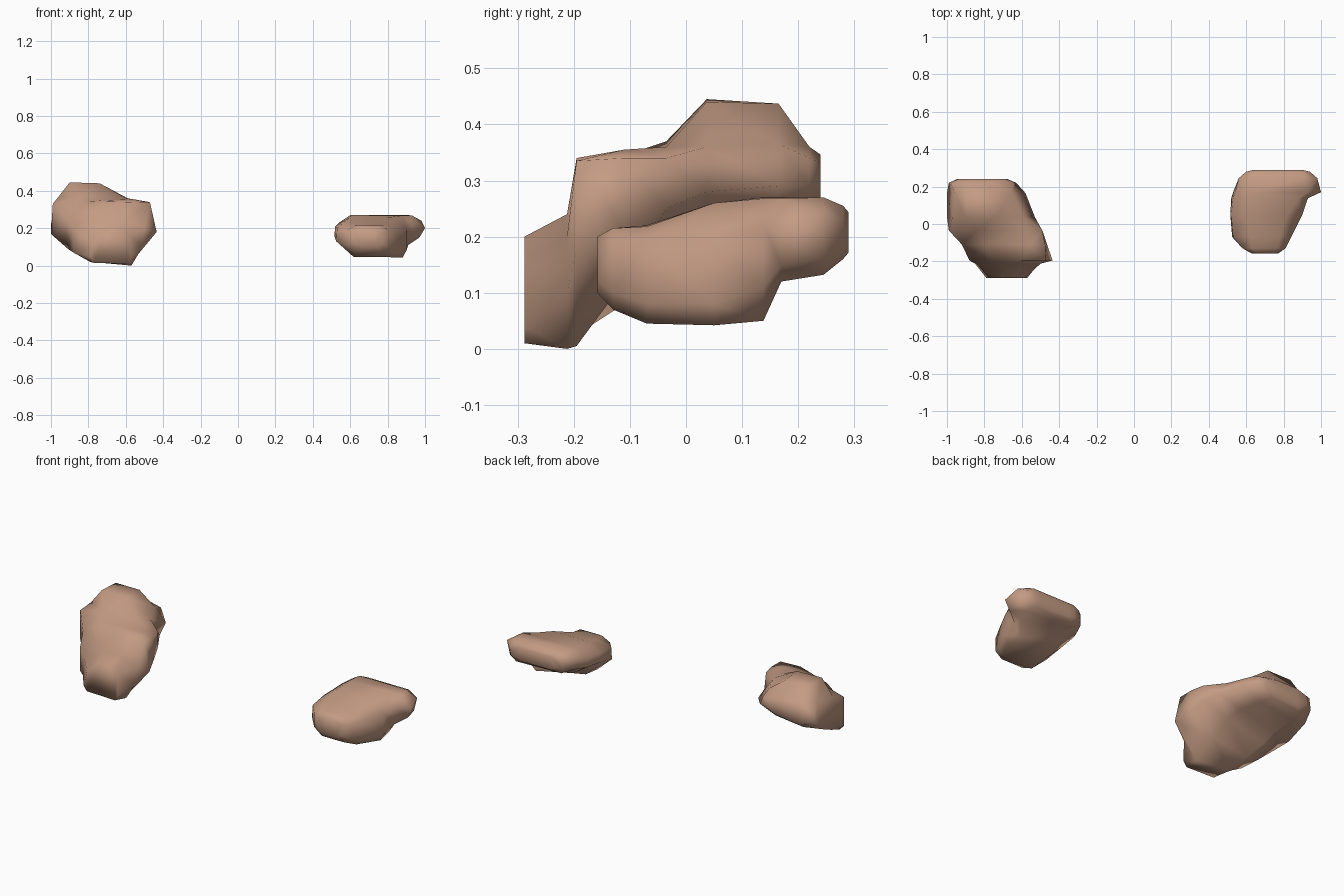
import bpy, bmesh
from mathutils import Vector

# clay colour
clay = bpy.data.materials.new("clay")
clay.diffuse_color = (0.55, 0.33, 0.23, 1)


def lump(name, sections, y_end):
    """Loft eight-sided x,z cross-sections along y; close the back with a small rounded cap."""
    bm = bmesh.new()
    rings = [[bm.verts.new((x, y, z)) for x, z in pts] for y, pts in sections]
    last = [v.co.copy() for v in rings[-1]]
    mid = sum(last, Vector()) / len(last)
    cap = []
    for co in last:
        p = mid.lerp(co, 0.75)
        p.y = y_end
        cap.append(bm.verts.new(p))
    rings.append(cap)
    n = len(cap)
    for a, b in zip(rings, rings[1:]):
        for i in range(n):
            j = (i + 1) % n
            bm.faces.new((a[i], a[j], b[j], b[i]))
    bm.faces.new(rings[0])
    bm.faces.new(cap)
    bmesh.ops.triangulate(bm, faces=bm.faces[:])
    bmesh.ops.recalc_face_normals(bm, faces=bm.faces[:])
    for f in bm.faces:
        f.smooth = True
    me = bpy.data.meshes.new(name)
    bm.to_mesh(me)
    bm.free()
    me.materials.append(clay)
    ob = bpy.data.objects.new(name, me)
    bpy.context.collection.objects.link(ob)
    return ob


# large lump: low foot in front, hollow underside, raised crest at the back
lump("large_lump", [
    (-.288, [(-.79, .04), (-.77, .015), (-.59, .01), (-.57, .04), (-.58, .16), (-.62, .2), (-.7, .2), (-.77, .13)]),
    (-.212, [(-.85, .06), (-.79, .02), (-.57, .0), (-.51, .1), (-.5, .2), (-.6, .24), (-.72, .23), (-.84, .16)]),
    (-.195, [(-.88, .07), (-.8, .025), (-.58, .005), (-.435, .18), (-.47, .335), (-.6, .34), (-.77, .29), (-.88, .2)]),
    (-.11, [(-.91, .09), (-.84, .08), (-.62, .12), (-.465, .21), (-.475, .34), (-.56, .355), (-.8, .345), (-.92, .26)]),
    (-.035, [(-.99, .16), (-.89, .15), (-.66, .21), (-.49, .25), (-.49, .34), (-.6, .36), (-.84, .37), (-.99, .33)]),
    (.037, [(-1, .17), (-.9, .19), (-.68, .24), (-.53, .28), (-.59, .36), (-.74, .44), (-.9, .445), (-.97, .355)]),
    (.165, [(-1, .22), (-.92, .21), (-.7, .235), (-.58, .29), (-.65, .365), (-.75, .437), (-.9, .437), (-.96, .36)]),
    (.22, [(-.99, .27), (-.91, .23), (-.73, .25), (-.63, .29), (-.65, .34), (-.74, .36), (-.9, .36), (-.98, .335)]),
], .24)

# small lump: rounded body with a raised tail at the back right
lump("small_lump", [
    (-.158, [(.63, .12), (.66, .1), (.74, .1), (.77, .12), (.76, .18), (.73, .2), (.67, .2), (.63, .18)]),
    (-.13, [(.58, .11), (.63, .07), (.77, .07), (.81, .1), (.81, .18), (.77, .215), (.63, .215), (.58, .19)]),
    (-.07, [(.525, .13), (.62, .045), (.81, .045), (.84, .08), (.84, .19), (.78, .218), (.62, .22), (.53, .2)]),
    (.05, [(.515, .16), (.61, .065), (.88, .042), (.9, .08), (.9, .2), (.82, .26), (.6, .26), (.52, .21)]),
    (.138, [(.52, .17), (.63, .1), (.87, .05), (.91, .11), (.93, .22), (.88, .268), (.6, .27), (.53, .22)]),
    (.17, [(.53, .17), (.64, .13), (.9, .12), (.97, .15), (1, .2), (.93, .268), (.6, .27), (.54, .23)]),
    (.245, [(.56, .18), (.63, .14), (.92, .132), (.96, .16), (.98, .24), (.91, .27), (.61, .27), (.56, .24)]),
    (.28, [(.6, .18), (.65, .16), (.88, .16), (.93, .18), (.94, .23), (.9, .255), (.64, .255), (.6, .235)]),
], .29)
